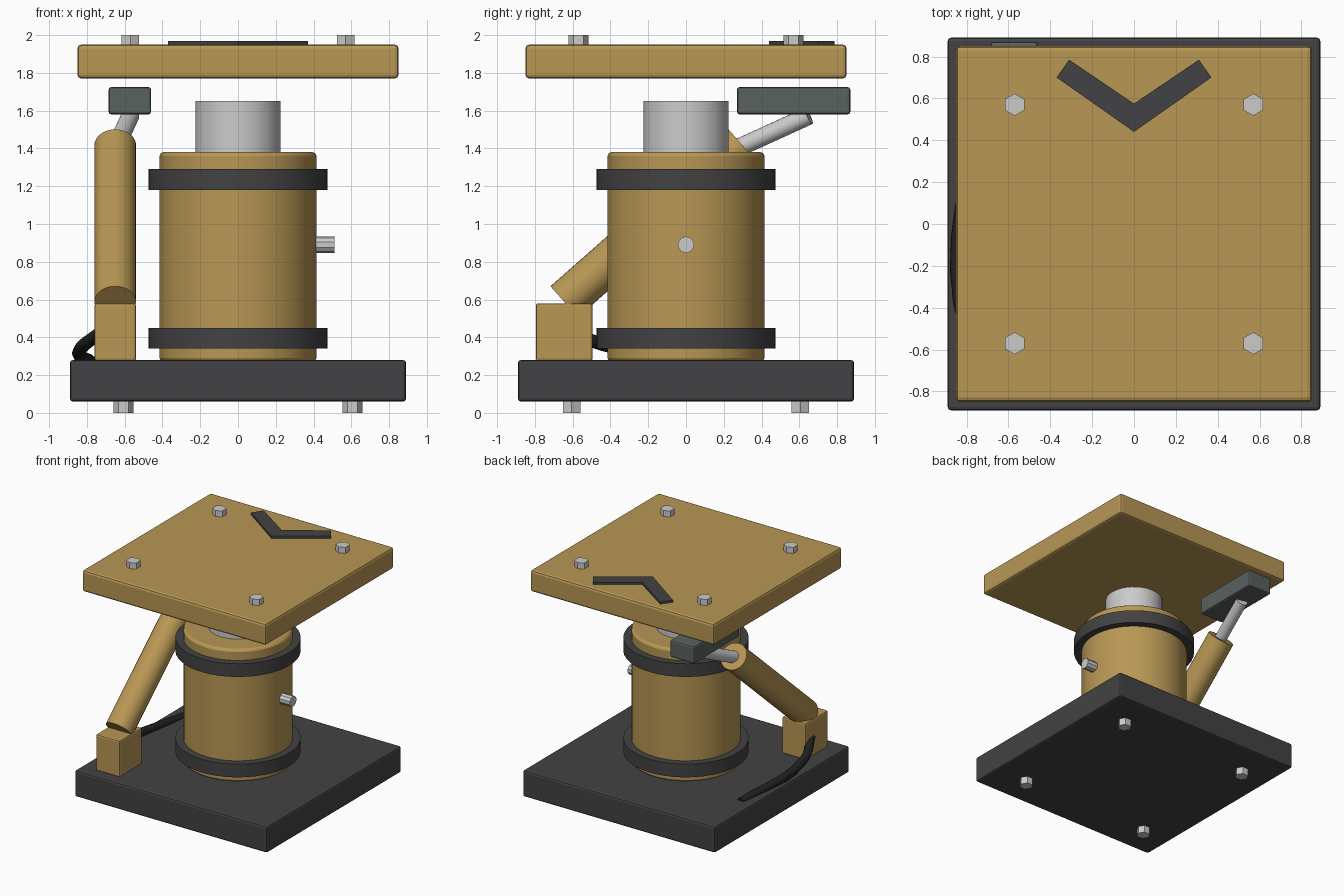
import bpy, bmesh, math
from mathutils import Vector

if "Cube" in bpy.data.objects:
    bpy.data.objects.remove(bpy.data.objects["Cube"])


def material(name, rgb):
    m = bpy.data.materials.new(name)
    m.diffuse_color = (*rgb, 1)
    m.use_nodes = True
    m.node_tree.nodes["Principled BSDF"].inputs["Base Color"].default_value = m.diffuse_color
    return m


TAN = material("tan_paint", (0.48, 0.31, 0.09))
DARK = material("dark_metal", (0.055, 0.055, 0.058))
BLACK = material("black_rubber", (0.015, 0.015, 0.015))
SLATE = material("slate", (0.10, 0.12, 0.11))


def finish(ob, name, mat=None, bevel=0, segments=2):
    ob.name = name
    if mat:
        ob.data.materials.append(mat)
    if bevel:
        b = ob.modifiers.new("bevel", 'BEVEL')
        b.width, b.segments = bevel, segments
        b.limit_method, b.angle_limit = 'ANGLE', math.radians(40)
    return ob


def box(name, lo, hi, mat=None, bevel=0.0):
    lo, hi = Vector(lo), Vector(hi)
    bpy.ops.mesh.primitive_cube_add(size=1, location=(lo + hi) / 2)
    ob = bpy.context.object
    ob.scale = hi - lo
    bpy.ops.object.transform_apply(location=False, rotation=False, scale=True)
    return finish(ob, name, mat, bevel)


def rod(name, a, b, r, mat=None, sides=32, bevel=0.0, spin=0.0):
    a, b = Vector(a), Vector(b)
    d = b - a
    bpy.ops.mesh.primitive_cylinder_add(vertices=sides, radius=r, depth=d.length, location=(a + b) / 2)
    ob = bpy.context.object
    if abs(d.x) + abs(d.y) > 1e-6:
        ob.rotation_euler = d.to_track_quat('Z', 'Y').to_euler()
    else:
        ob.rotation_euler.z = spin
    if sides > 12:
        bpy.ops.object.shade_smooth_by_angle(angle=math.radians(35))
    return finish(ob, name, mat, bevel)


def ring(name, z0, z1, r_in, r_out, mat, sides=48):
    # rectangular section swept around z
    bm = bmesh.new()
    loops = [[bm.verts.new((r * math.cos(t), r * math.sin(t), z))
              for t in (2 * math.pi * i / sides for i in range(sides))]
             for r, z in ((r_in, z0), (r_out, z0), (r_out, z1), (r_in, z1))]
    for k in range(4):
        p, q = loops[k], loops[(k + 1) % 4]
        for i in range(sides):
            j = (i + 1) % sides
            bm.faces.new((p[i], p[j], q[j], q[i]))
    bmesh.ops.recalc_face_normals(bm, faces=bm.faces)
    me = bpy.data.meshes.new(name)
    bm.to_mesh(me)
    bm.free()
    ob = bpy.data.objects.new(name, me)
    bpy.context.collection.objects.link(ob)
    bpy.context.view_layer.objects.active = ob
    bpy.ops.object.select_all(action='DESELECT')
    ob.select_set(True)
    bpy.ops.object.shade_smooth_by_angle(angle=math.radians(35))
    return finish(ob, name, mat)


# Plates
box("base_plate", (-0.89, -0.89, 0.06), (0.89, 0.89, 0.28), DARK, 0.016)
box("top_plate", (-0.85, -0.85, 1.77), (0.85, 0.85, 1.95), TAN, 0.02)

# Hex bolts above and below
for sx in (-1, 1):
    for sy in (-1, 1):
        rod("top_bolt", (0.57 * sx, 0.57 * sy, 1.94), (0.57 * sx, 0.57 * sy, 2.0), 0.053, sides=6)
        rod("base_bolt", (0.605 * sx, 0.605 * sy, 0), (0.605 * sx, 0.605 * sy, 0.07), 0.053,
            sides=6, spin=math.pi / 6)

# Central cylinder, piston, collars and valve
rod("main_cylinder", (0, 0, 0.27), (0, 0, 1.38), 0.415, TAN, 48, 0.02)
rod("piston", (0, 0, 1.2), (0, 0, 1.65), 0.225, None, 32)
for z in (0.34, 1.18):
    ring("collar", z, z + 0.11, 0.405, 0.475, DARK)
rod("valve", (0.38, 0, 0.89), (0.51, 0, 0.89), 0.044, None, 10)

# Side actuator
box("actuator_mount", (-0.76, -0.795, 0.275), (-0.54, -0.495, 0.58), TAN, 0.012)
rod("actuator_tube", (-0.65, -0.645, 0.588), (-0.65, 0.298, 1.418), 0.11, TAN, 32)
rod("actuator_rod", (-0.65, 0.27, 1.40), (-0.57, 0.65, 1.573), 0.048, None, 20)
box("latch_block", (-0.685, 0.27, 1.58), (-0.46, 0.87, 1.725), SLATE, 0.014)

# Chevron mark on the top plate
outline = [(-0.31, 0.785), (-0.37, 0.70), (0, 0.44), (0.37, 0.70), (0.31, 0.785), (0, 0.575)]
bm = bmesh.new()
low = [bm.verts.new((x, y, 1.945)) for x, y in outline]
high = [bm.verts.new((x, y, 1.968)) for x, y in outline]
for v in (low, high):
    bm.faces.new((v[0], v[1], v[2], v[5]))
    bm.faces.new((v[5], v[2], v[3], v[4]))
for i in range(6):
    j = (i + 1) % 6
    bm.faces.new((low[i], low[j], high[j], high[i]))
bmesh.ops.recalc_face_normals(bm, faces=bm.faces)
me = bpy.data.meshes.new("chevron_mark")
bm.to_mesh(me)
bm.free()
chevron = bpy.data.objects.new("chevron_mark", me)
bpy.context.collection.objects.link(chevron)
finish(chevron, "chevron_mark", DARK)

# Cable from the mount down onto the base
cu = bpy.data.curves.new("cable", 'CURVE')
cu.dimensions = '3D'
cu.bevel_depth, cu.bevel_resolution, cu.resolution_u = 0.035, 2, 5
cu.use_fill_caps = True
sp = cu.splines.new('BEZIER')
path = [(-0.72, -0.63, 0.43), (-0.83, -0.37, 0.345), (-0.78, 0.39, 0.268)]
sp.bezier_points.add(len(path) - 1)
for p, co in zip(sp.bezier_points, path):
    p.co = co
    p.handle_left_type = p.handle_right_type = 'AUTO'
cable = bpy.data.objects.new("cable", cu)
bpy.context.collection.objects.link(cable)
cu.materials.append(BLACK)
